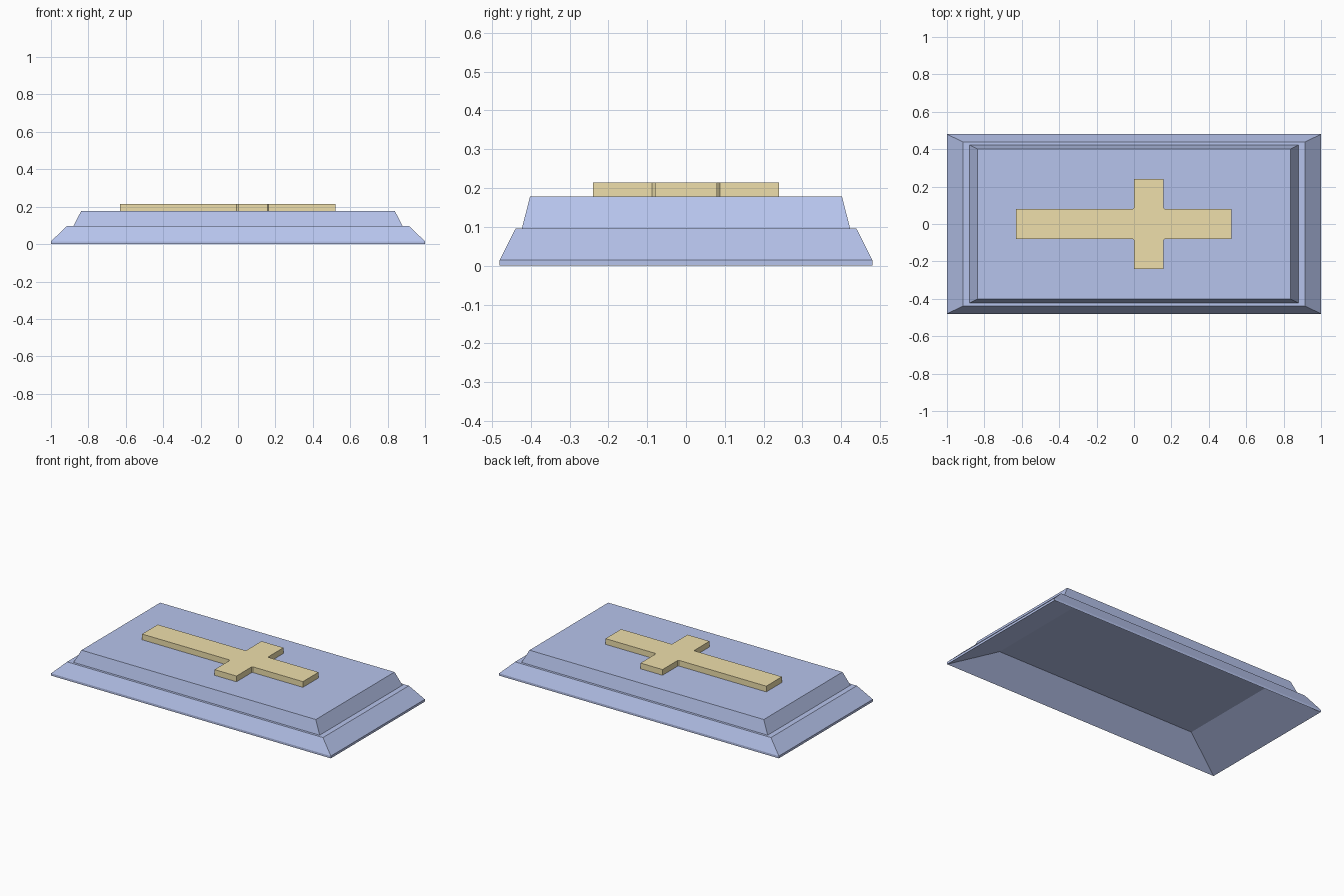
import bpy, bmesh

if "Cube" in bpy.data.objects:
    bpy.data.objects.remove(bpy.data.objects["Cube"])


def material(name, rgb):
    m = bpy.data.materials.new(name)
    m.diffuse_color = (*rgb, 1)
    m.use_nodes = True
    m.node_tree.nodes["Principled BSDF"].inputs["Base Color"].default_value = m.diffuse_color
    return m


def finish(name, bm, mat):
    bmesh.ops.recalc_face_normals(bm, faces=bm.faces)
    me = bpy.data.meshes.new(name)
    bm.to_mesh(me)
    bm.free()
    me.materials.append(mat)
    ob = bpy.data.objects.new(name, me)
    bpy.context.collection.objects.link(ob)
    return ob


def rect_loft(name, rings, mat):
    """Skin stacked rectangles given as (half x, half y, z); cap both ends."""
    bm = bmesh.new()
    loops = [[bm.verts.new((sx * x, sy * y, z))
              for sx, sy in ((-1, -1), (1, -1), (1, 1), (-1, 1))]
             for x, y, z in rings]
    for a, b in zip(loops, loops[1:]):
        for i in range(4):
            j = (i + 1) % 4
            bm.faces.new((a[i], a[j], b[j], b[i]))
    bm.faces.new(loops[0][::-1])
    bm.faces.new(loops[-1])
    return finish(name, bm, mat)


blue = material("blue", (0.47, 0.55, 0.84))
gold = material("gold", (0.86, 0.74, 0.41))

# Stepped slab, hollow underneath: cavity ceiling, rim, lower tier, upper tier
rect_loft("stepped_slab", [
    (0.72, 0.345, 0.128),
    (1.0, 0.48, 0.0),
    (1.0, 0.48, 0.015),
    (0.915, 0.439, 0.096),
    (0.88, 0.423, 0.096),
    (0.838, 0.402, 0.178),
], blue)

# Raised cross with slightly chamfered inner corners
c = 0.007
half = [(-0.63, 0.08), (-c, 0.08), (0, 0.08 + c), (0, 0.24), (0.157, 0.24),
        (0.157, 0.08 + c), (0.157 + c, 0.08), (0.52, 0.08)]
outline = half + [(x, -y) for x, y in reversed(half)]
bm = bmesh.new()
face = bm.faces.new([bm.verts.new((x, y, 0.178)) for x, y in outline])
top = bmesh.ops.extrude_face_region(bm, geom=[face], use_keep_orig=True)
bmesh.ops.translate(bm, vec=(0, 0, 0.037),
                    verts=[v for v in top["geom"] if isinstance(v, bmesh.types.BMVert)])
finish("raised_cross", bm, gold)
